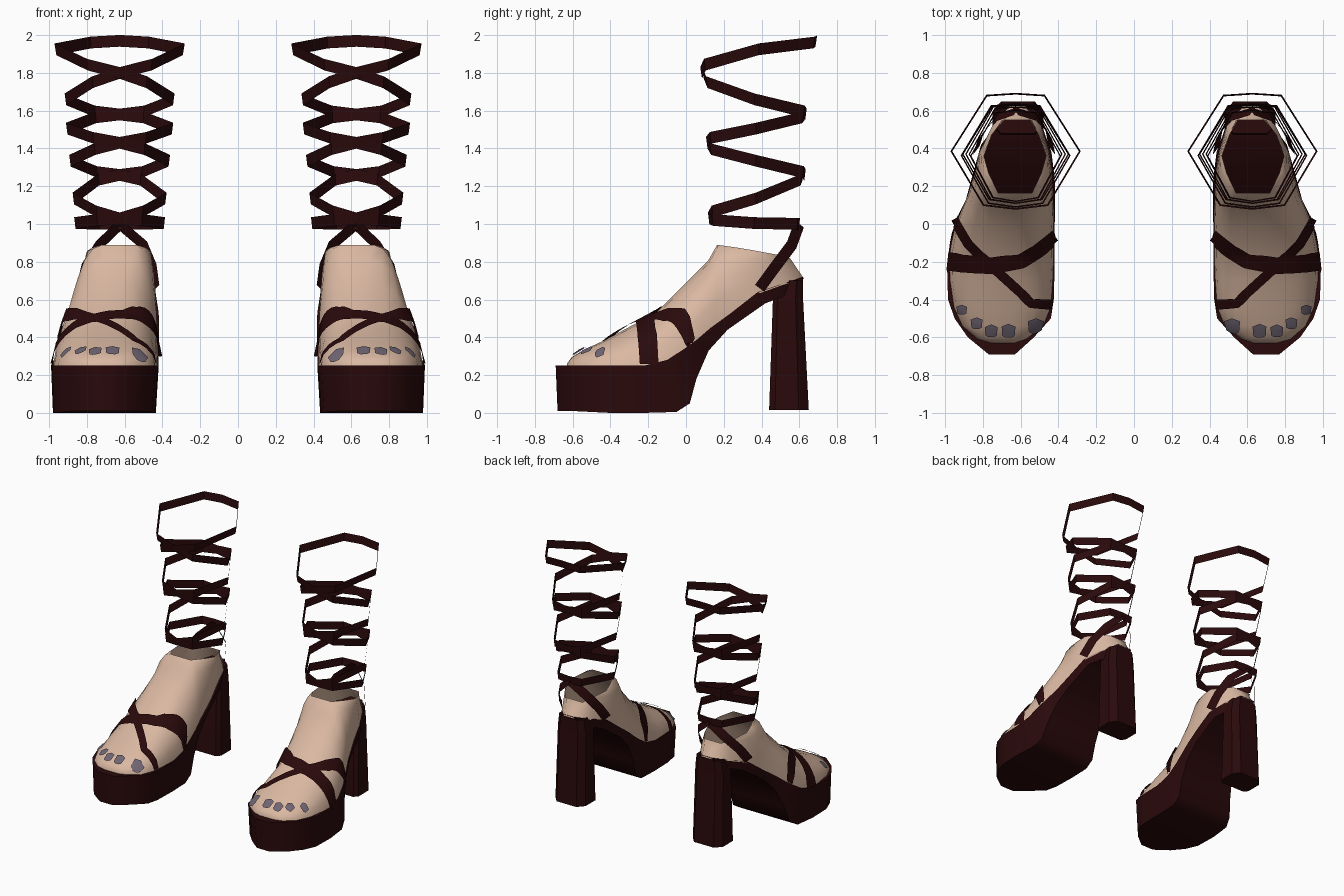
import bpy, bmesh, math
from mathutils import Vector
from mathutils.bvhtree import BVHTree

cube = bpy.data.objects.get("Cube")
if cube:
    bpy.data.objects.remove(cube)


def material(name, rgb):
    m = bpy.data.materials.new(name)
    m.use_nodes = True
    m.diffuse_color = (*rgb, 1)
    bsdf = m.node_tree.nodes["Principled BSDF"]
    bsdf.inputs["Base Color"].default_value = (*rgb, 1)
    bsdf.inputs["Roughness"].default_value = 0.8
    return m


LEATHER = material("dark brown leather", (0.023, 0.0028, 0.0033))
SKIN = material("skin", (0.70, 0.48, 0.36))
NAIL = material("grey nail polish", (0.16, 0.13, 0.17))


def finish(name, bm, mat, angle=35):
    """Turn a left-side mesh into an object mirrored to the right."""
    bmesh.ops.recalc_face_normals(bm, faces=bm.faces[:])
    me = bpy.data.meshes.new(name)
    bm.to_mesh(me)
    bm.free()
    me.materials.append(mat)
    ob = bpy.data.objects.new(name, me)
    bpy.context.collection.objects.link(ob)
    bpy.ops.object.select_all(action='DESELECT')
    ob.select_set(True)
    bpy.context.view_layer.objects.active = ob
    bpy.ops.object.shade_smooth_by_angle(angle=math.radians(angle))
    ob.modifiers.new("Mirror", 'MIRROR').use_mirror_merge = False


def loft(bm, rows, closed=False, caps=False, skip=lambda i, j: False):
    """Join rows of points with quads."""
    vs = [[bm.verts.new(p) for p in r] for r in rows]
    n = len(vs[0])
    for i in range(len(vs) - 1):
        for j in range(n if closed else n - 1):
            if not skip(i, j):
                k = (j + 1) % n
                bm.faces.new((vs[i][j], vs[i][k], vs[i + 1][k], vs[i + 1][j]))
    if caps:
        bm.faces.new(vs[0])
        bm.faces.new(vs[-1])
    return vs


# Platform sole: top y, bottom y, inner x, outer x, top z, bottom z
SOLE = [
    (-.69, -.68, .63, .77, .25, .01), (-.60, -.60, .53, .88, .25, .01),
    (-.50, -.50, .44, .95, .25, .005), (-.40, -.40, .425, .985, .25, 0),
    (-.22, -.22, .42, .99, .25, 0), (-.10, -.05, .42, .975, .28, .005),
    (.00, .02, .42, .95, .345, .05), (.06, .055, .418, .925, .39, .18),
    (.13, .12, .418, .89, .45, .33), (.24, .22, .42, .86, .53, .44),
    (.38, .42, .437, .82, .64, .58), (.50, .50, .48, .76, .68, .61),
    (.62, .61, .55, .68, .72, .62)]
bm = bmesh.new()
loft(bm, [[(a, yt, zt), (b, yt, zt), (b - .01, yb, zb), (a + .015, yb, zb)]
          for yt, yb, a, b, zt, zb in SOLE], closed=True, caps=True)
finish("platform_sole", bm, LEATHER, 50)

# Block heel: a column with bevelled corners, flaring to the ground
bm = bmesh.new()
rings = []
for z, y, hx, hy in ((.015, .545, .135, .105), (.60, .54, .125, .08), (.70, .55, .11, .07)):
    rings.append([(.615 + sx * hx, y + sy * hy, z) for sx, sy in
                  ((-1, -.7), (-.8, -1), (.8, -1), (1, -.7),
                   (1, .5), (.65, 1), (-.65, 1), (-1, .5))])
loft(bm, rings, closed=True, caps=True)
finish("block_heel", bm, LEATHER)

# Foot: base y, crest y, inner x, outer x, crest x, base z, crest z, crest half gap
FOOT = [
    (-.63, -.63, .63, .76, .69, .245, .26, .02),
    (-.61, -.605, .57, .83, .69, .245, .295, .03),
    (-.54, -.54, .48, .91, .68, .245, .335, .03),
    (-.44, -.44, .44, .955, .67, .245, .38, .03),
    (-.30, -.30, .43, .975, .67, .245, .455, .03),
    (-.17, -.16, .425, .98, .66, .245, .53, .03),
    (-.02, 0, .425, .95, .65, .32, .69, .04),
    (.07, .12, .425, .915, .63, .39, .81, .06),
    (.15, .165, .43, .88, .63, .455, .89, .09),
    (.28, .27, .435, .84, .63, .55, .875, .14),
    (.38, .36, .45, .82, .63, .63, .86, .165),
    (.52, .47, .49, .75, .63, .68, .84, .125),
    (.625, .55, .575, .66, .62, .71, .82, .08)]
STEPS = 6
RIM = 8
rows = []
for yb, yt, a, b, c, zb, zt, g in FOOT:
    def arch(x0, x1):
        out = []
        for s in range(STEPS):
            t = s / (STEPS - 1) * math.pi / 2
            h = math.sin(t)
            out.append((x0 + (x1 - x0) * (1 - math.cos(t)),
                        yb + (yt - yb) * h, zb + (zt - zb) * h))
        return out
    rows.append(arch(a, c - g) + arch(b, c + g)[::-1])
bm = bmesh.new()
# the ankle stays open on top
grid = loft(bm, rows, skip=lambda i, j: i >= RIM and j == STEPS - 1)
bm.faces.new(grid[0])
back = grid[-1]
for j in range(STEPS - 1):
    bm.faces.new((back[j], back[j + 1], back[-2 - j], back[-1 - j]))
bm.normal_update()
surface = BVHTree.FromBMesh(bm)
finish("foot", bm, SKIN, 60)


def drape(x, y, lift, z=.27):
    """Drop a point onto the foot, or to height z beside it."""
    hit, normal, _, _ = surface.ray_cast(Vector((x, y, 2)), Vector((0, 0, -1)))
    if hit is None:
        return Vector((x, y, z))
    return hit + (normal if normal.z > 0 else -normal) * lift


def foot_strap(name, path, widths, end_z):
    """A band laid over the foot along a plan-view path."""
    pts = [Vector(p) for p in path]
    samples = []
    for p, q in zip(pts, pts[1:]):
        n = max(2, int((q - p).length / .025))
        samples += [p.lerp(q, k / n) for k in range(n)]
    samples.append(pts[-1])
    rows = []
    for i, p in enumerate(samples):
        d = (samples[min(i + 2, len(samples) - 1)] - samples[max(i - 2, 0)]).normalized()
        f = i / (len(samples) - 1)
        side = Vector((-d.y, d.x)) * (widths[0] + (widths[1] - widths[0]) * f) / 2
        z = end_z[0] + (end_z[1] - end_z[0]) * f
        rows.append([drape(*(p + side * s), .014, z) for s in (-1, -.33, .33, 1)])
    bm = bmesh.new()
    loft(bm, rows)
    finish(name, bm, LEATHER)


foot_strap("instep_strap", [(.424, -.06), (.46, -.09), (.52, -.14), (.6, -.19),
                            (.75, -.215), (.9, -.205), (.988, -.195)], (.07, .1), (.30, .26))
foot_strap("diagonal_strap", [(.945, .03), (.87, -.1), (.75, -.22), (.6, -.36),
                              (.55, -.415), (.432, -.425)], (.05, .05), (.37, .26))

# Toenails: small rounded plates on the toes
bm = bmesh.new()
for x, y, r in ((.525, -.535, .04), (.665, -.56, .036), (.755, -.56, .033),
                (.83, -.52, .03), (.905, -.45, .026)):
    outline = ((-1, .6), (-.9, -.7), (-.4, -1), (.4, -1), (.9, -.7), (1, .6), (0, 1))
    rim = [bm.verts.new(drape(x + dx * r, y + dy * r, .012)) for dx, dy in outline]
    centre = bm.verts.new(drape(x, y, .014))
    for p, q in zip(rim, rim[1:] + rim[:1]):
        bm.faces.new((centre, p, q))
finish("toenails", bm, NAIL)

# Leg lacing: tilted loops that meet at the front and at the back
# front z, back z, side z, half width, front y, back y
CX = .627
turns = [(1.80, 1.97, 1.925, .34, .08, .69), (1.80, 1.58, 1.66, .287, .09, .635),
         (1.43, 1.58, 1.505, .28, .11, .63), (1.43, 1.26, 1.335, .263, .11, .63),
         (1.03, 1.26, 1.135, .245, .12, .62), (1.03, 1.00, 1.005, .237, .12, .60)]
bm = bmesh.new()
for zf, zb, zs, w, yf, yb in turns:
    ym = (yf + yb) / 2
    half = [(0, yf, zf), (.5, yf + .02, zf + (zs - zf) * .35), (1, ym, zs),
            (.45, yb - .01, zb + (zs - zb) * .2), (0, yb, zb)]
    loop = half + [(-x, y, z) for x, y, z in half[-2::-1]]
    band = []
    for x, y, z in loop:
        p = Vector((CX + x * w, y, z))
        # each band leans outwards slightly
        lean = Vector((p.x - CX, y - ym, 0)) * .015 + Vector((0, 0, .031))
        band.append((p - lean, p + lean))
    loft(bm, band)
finish("leg_lacing", bm, LEATHER, 20)

# Heel ties: from the lowest loop down both sides of the heel to the sole
bm = bmesh.new()
for xs, lean in (((.62, .735, .81, .835), .018), ((.63, .50, .45, .435), -.018)):
    path = [Vector(p) for p in zip(xs, (.60, .56, .47, .39), (1.0, .89, .77, .66))]
    off = Vector((-lean, .024, -.018))
    loft(bm, [(p - off, p + off) for p in path])
finish("heel_ties", bm, LEATHER)
